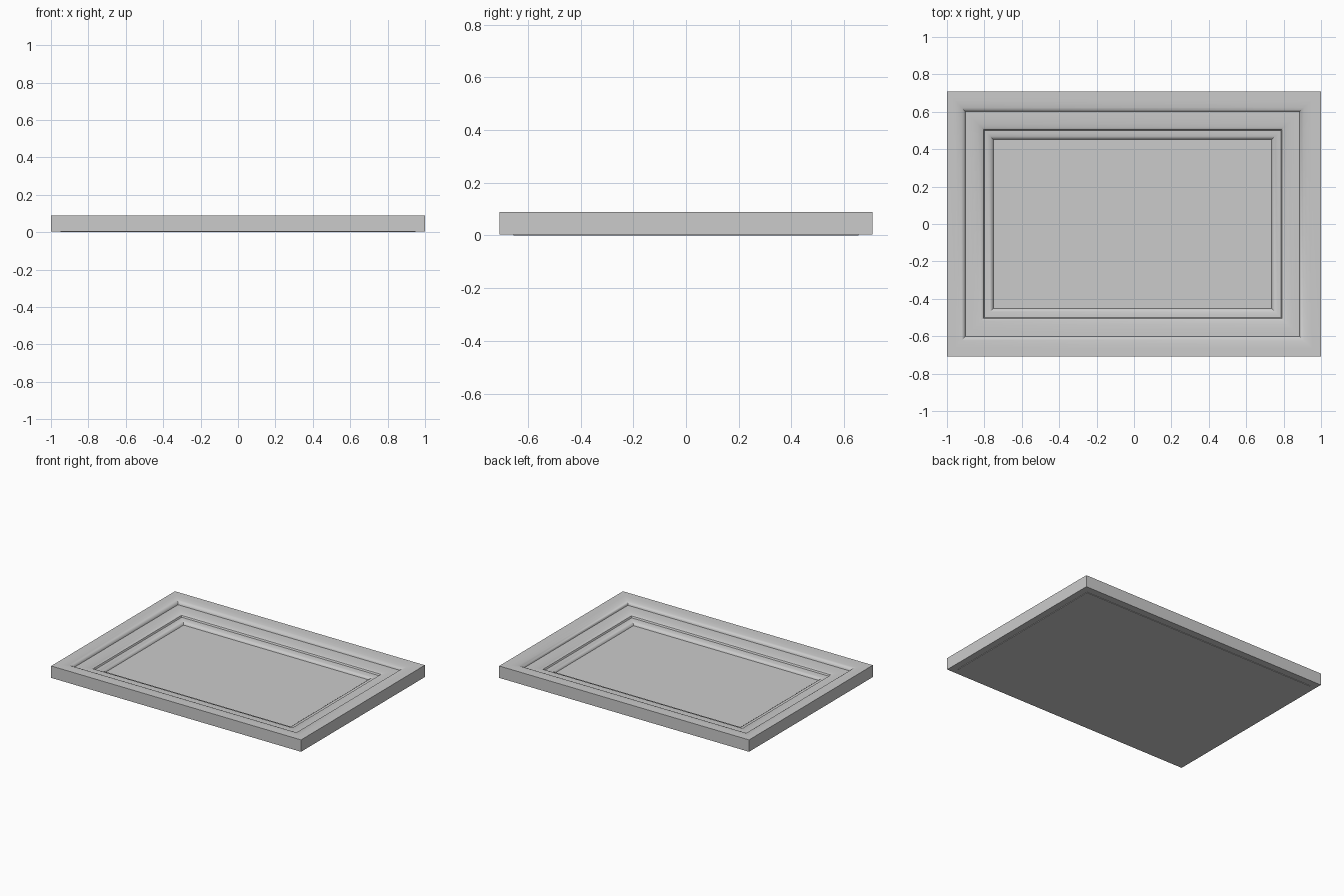
import bpy, bmesh

if "Cube" in bpy.data.objects:
    bpy.data.objects.remove(bpy.data.objects["Cube"])

W, D = 1.0, 0.7075   # half width and half depth


def make_object(name, bm):
    bmesh.ops.recalc_face_normals(bm, faces=bm.faces)
    mesh = bpy.data.meshes.new(name)
    bm.to_mesh(mesh)
    bm.free()
    obj = bpy.data.objects.new(name, mesh)
    bpy.context.collection.objects.link(obj)
    return obj


def lofted_frame(name, profile):
    """Sweep an (inset, height) profile around a mitred rectangle."""
    bm = bmesh.new()
    rings = []
    for t, z in profile:
        cx = -0.0075 * min(t / 0.1, 1)   # the opening sits slightly left
        rings.append([bm.verts.new((cx + sx * (W - t), sy * (D - t), z))
                      for sx, sy in ((-1, -1), (1, -1), (1, 1), (-1, 1))])
    for a, b in zip(rings, rings[1:] + rings[:1]):
        for i in range(4):
            j = (i + 1) % 4
            bm.faces.new((a[i], a[j], b[j], b[i]))
    return make_object(name, bm)


def slab(name, x0, x1, y, z0, z1):
    bm = bmesh.new()
    bmesh.ops.create_cube(bm, size=1)
    for v in bm.verts:
        v.co = (x1 if v.co.x > 0 else x0,
                y if v.co.y > 0 else -y,
                z1 if v.co.z > 0 else z0)
    return make_object(name, bm)


# moulding: flat rim, rolled edge, bead, inner lip
profile = [(0, 0.004), (0, 0.09), (0.045, 0.09), (0.065, 0.088), (0.085, 0.084),
           (0.098, 0.078), (0.105, 0.070), (0.107, 0.060),
           (0.120, 0.060), (0.145, 0.059), (0.170, 0.056), (0.190, 0.051),
           (0.202, 0.045), (0.207, 0.034),
           (0.222, 0.033), (0.238, 0.029), (0.250, 0.022), (0.257, 0.010),
           (0.257, 0.004)]
frame = lofted_frame("frame_moulding", profile)
bpy.context.view_layer.objects.active = frame
frame.select_set(True)
bpy.ops.object.shade_smooth_by_angle(angle=0.6)

# recessed picture panel with its backing
slab("picture_panel", -0.76, 0.745, 0.46, 0.003, 0.010)
slab("backing_board", -0.95, 0.95, 0.655, 0.0, 0.005)
